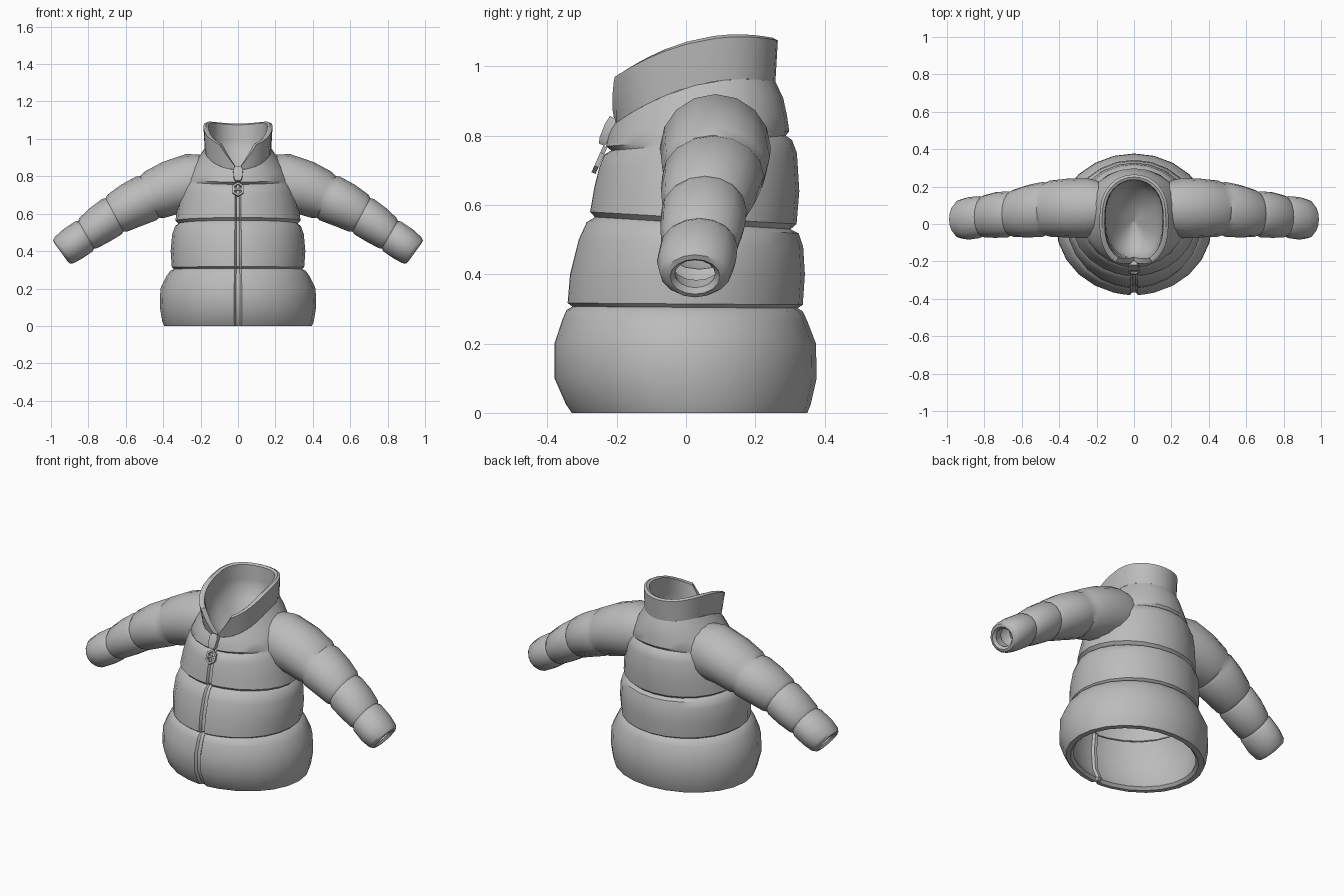
import bpy, bmesh, math
from mathutils import Vector, Matrix

grey = bpy.data.materials.new("grey_fabric")
grey.diffuse_color = (0.5, 0.5, 0.5, 1)


def finish(name, bm, angle=40):
    bmesh.ops.remove_doubles(bm, verts=bm.verts, dist=0.0008)
    bmesh.ops.recalc_face_normals(bm, faces=bm.faces)
    me = bpy.data.meshes.new(name)
    bm.to_mesh(me)
    bm.free()
    me.materials.append(grey)
    ob = bpy.data.objects.new(name, me)
    bpy.context.collection.objects.link(ob)
    bpy.ops.object.select_all(action='DESELECT')
    ob.select_set(True)
    bpy.context.view_layer.objects.active = ob
    bpy.ops.object.shade_smooth_by_angle(angle=math.radians(angle))
    return ob


def loft(bm, rings, closed=True):
    rows = [[bm.verts.new(p) for p in r] for r in rings]
    n = len(rows[0])
    for a, b in zip(rows, rows[1:]):
        for i in range(n if closed else n - 1):
            j = (i + 1) % n
            bm.faces.new((a[i], a[j], b[j], b[i]))
    return rows


def ring_point(t, zf, zb, hx, yf, yb, arch=0, power=1.0):
    """Point on a tilted oval; t = 0 is the front centre."""
    c = math.cos(t)
    c = math.copysign(abs(c) ** power, c)
    y = (yf + yb) / 2 - (yb - yf) / 2 * c
    u = (1 - c) / 2
    return Vector((hx * math.sin(t), y, zf + (zb - zf) * u + arch * 4 * u * (1 - u)))


# Quilted torso: (front z, back z, half width, front y, back y, arch, power)
BASE = (0.835, 0.955, 0.178, -0.205, 0.258, 0.05, 0.75)
torso = [
    # lining inside the hem
    (0.30, 0.30, 0.335, -0.325, 0.315), (0.20, 0.20, 0.37, -0.335, 0.335),
    (0.08, 0.08, 0.365, -0.325, 0.33), (0.015, 0.015, 0.35, -0.295, 0.305),
    # lower panel
    (0.0, 0.0, 0.365, -0.31, 0.32), (0.0, 0.0, 0.395, -0.33, 0.35),
    (0.025, 0.025, 0.405, -0.347, 0.36), (0.10, 0.10, 0.418, -0.38, 0.377),
    (0.20, 0.20, 0.415, -0.38, 0.375), (0.27, 0.265, 0.382, -0.357, 0.35),
    (0.297, 0.293, 0.362, -0.345, 0.337), (0.307, 0.302, 0.343, -0.328, 0.322),
    # middle panel
    (0.317, 0.312, 0.354, -0.342, 0.337), (0.40, 0.40, 0.36, -0.335, 0.343),
    (0.50, 0.48, 0.352, -0.31, 0.338), (0.55, 0.518, 0.336, -0.287, 0.325),
    (0.565, 0.53, 0.318, -0.263, 0.302),
    # chest panel
    (0.58, 0.545, 0.335, -0.277, 0.319), (0.65, 0.64, 0.322, -0.265, 0.327),
    (0.71, 0.75, 0.302, -0.25, 0.32), (0.745, 0.787, 0.287, -0.236, 0.306),
    (0.757, 0.80, 0.283, -0.216, 0.288),
    # yoke
    (0.769, 0.813, 0.276, -0.231, 0.298), (0.80, 0.86, 0.252, -0.224, 0.291, 0.01),
    (0.82, 0.91, 0.215, -0.215, 0.28, 0.03, 0.9), BASE]
half = [0.0, 0.025, 0.05, 0.12] + [math.pi * i / 12 for i in range(1, 12)]
angles = half + [math.pi] + [2 * math.pi - t for t in reversed(half[1:])]
rings = []
for spec in torso:
    r = []
    for t in angles:
        p = ring_point(t, *spec)
        if min(t, 2 * math.pi - t) < 0.03:      # centre zip groove
            p.y += 0.014
        r.append(p)
    rings.append(r)
bm = bmesh.new()
loft(bm, rings)
finish("quilted_torso", bm)

# Collar with a V opening, rolled rim and sunken lining
TOP = (0.95, 1.075, 0.185, -0.235, 0.265, 0.055, 0.75)
N = 26


def collar_row(v, inset=0.0):
    s = [a + (b - a) * v for a, b in zip(BASE, TOP)]
    s[2] -= inset
    s[3] += inset
    s[4] -= inset
    t0 = 0.56 * v
    return [ring_point(t0 + (2 * math.pi - 2 * t0) * i / N, *s) for i in range(N + 1)]


levels = [-0.06, 0.0, 0.3, 0.6, 0.9, 1.0]
levels = [max(v, 0.0) for v in levels[1:]]
outer = [collar_row(v) for v in levels]
inner = [collar_row(v, 0.028) for v in levels]
mid = [p + Vector((0, 0, 0.007)) for p in collar_row(1.0, 0.014)]
bowl = []
for k, drop in ((0.85, 0.04), (0.6, 0.08), (0.3, 0.10), (0.02, 0.105)):
    c = Vector((0, 0.02, 0.86))
    bowl.append([c + (p - c) * k - Vector((0, 0, drop)) for p in inner[0]])
bm = bmesh.new()
rows = loft(bm, outer + [mid] + inner[::-1] + bowl, closed=False)
n = len(levels)
for e in (0, N):                                # edges of the V opening
    for k in range(n - 1):
        bm.faces.new((rows[k][e], rows[k + 1][e], rows[2 * n - 1 - k][e], rows[2 * n - k][e]))
    bm.faces.new((rows[n - 1][e], rows[n][e], rows[n + 1][e]))
finish("collar", bm, 50)

# Quilted sleeves: (x, z, tilt in degrees, y centre, y radius, radius across)
sleeve = [
    (0.17, 0.775, 6, 0.085, 0.14, 0.14), (0.25, 0.765, 10, 0.085, 0.16, 0.157),
    (0.36, 0.738, 18, 0.085, 0.157, 0.145), (0.45, 0.70, 23, 0.082, 0.15, 0.134),
    (0.472, 0.69, 24, 0.08, 0.141, 0.122), (0.49, 0.682, 25, 0.078, 0.147, 0.129),
    (0.57, 0.645, 27, 0.068, 0.14, 0.123), (0.645, 0.603, 28, 0.057, 0.126, 0.112),
    (0.66, 0.594, 28, 0.054, 0.116, 0.101), (0.675, 0.584, 29, 0.052, 0.123, 0.108),
    (0.74, 0.54, 30, 0.048, 0.122, 0.104), (0.80, 0.497, 30, 0.041, 0.113, 0.094),
    (0.812, 0.488, 30, 0.039, 0.104, 0.085), (0.824, 0.479, 31, 0.037, 0.112, 0.093),
    (0.885, 0.437, 34, 0.03, 0.114, 0.093), (0.93, 0.405, 36, 0.027, 0.103, 0.086),
    (0.944, 0.395, 36, 0.026, 0.086, 0.076), (0.946, 0.393, 36, 0.026, 0.072, 0.062),
    (0.935, 0.401, 36, 0.026, 0.058, 0.049), (0.89, 0.433, 34, 0.03, 0.072, 0.06)]
for side, label in ((1, "left"), (-1, "right")):
    rings = []
    for x, z, tilt, yc, ry, rn in sleeve:
        a = math.radians(tilt)
        r = []
        for i in range(16):
            t = 2 * math.pi * i / 16
            h = rn * math.cos(t)
            r.append(Vector((side * (x + h * math.sin(a)), yc + ry * math.sin(t),
                             z + h * math.cos(a))))
        rings.append(r)
    bm = bmesh.new()
    loft(bm, rings)
    finish(label + "_sleeve", bm)

# Zip slider: tapered block leaning with the chest
lean = Matrix.Rotation(math.radians(-24), 4, 'X')
bm = bmesh.new()
slider = [(-0.045, 0.012, 0.008), (-0.03, 0.022, 0.014), (0.015, 0.026, 0.016),
          (0.04, 0.016, 0.012)]
rows = loft(bm, [[(-w, -d, z), (w, -d, z), (w, d, z), (-w, d, z)] for z, w, d in slider])
bm.faces.new(rows[0])
bm.faces.new(rows[-1])
bm.transform(Matrix.Translation((0, -0.225, 0.815)) @ lean)
finish("zip_slider", bm, 30)

# Zip pull: six-sided frame with a cross bar
bm = bmesh.new()
rings = []
for i in range(7):
    a = math.radians(60 * i + 90)
    rings.append([((0.027 + 0.008 * math.cos(b)) * math.cos(a) * 1.05, 0.009 * math.sin(b),
                   (0.036 + 0.008 * math.cos(b)) * math.sin(a))
                  for b in (math.pi / 4 + math.pi / 2 * k for k in range(4))])
loft(bm, rings)
bmesh.ops.create_cube(bm, size=1, matrix=Matrix.Diagonal((0.044, 0.01, 0.009, 1)))
bm.transform(Matrix.Translation((0, -0.25, 0.73)) @ lean)
finish("zip_pull", bm, 30)
